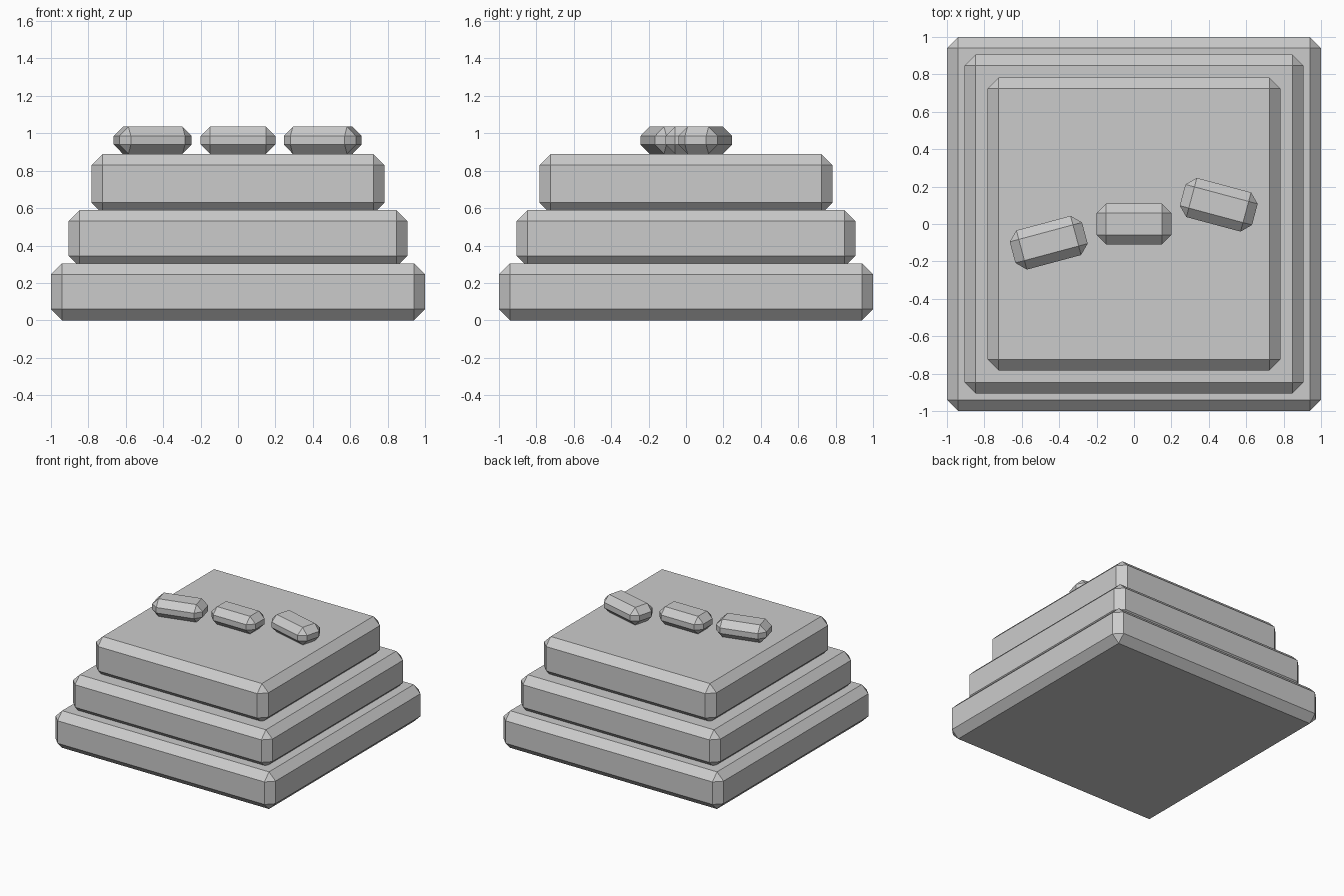
import bpy
import bmesh
from math import radians
from mathutils import Matrix

cube = bpy.data.objects.get("Cube")
if cube:
    bpy.data.objects.remove(cube, do_unlink=True)

# Single stone grey
stone = bpy.data.materials.new("stone_grey")
stone.use_nodes = True
stone.diffuse_color = (0.6, 0.6, 0.6, 1)
stone.node_tree.nodes["Principled BSDF"].inputs["Base Color"].default_value = (0.6, 0.6, 0.6, 1)


def chamfered_block(name, size, centre, bottom, bevel, turn=0):
    """Flat-shaded box with every edge cut by a single chamfer."""
    bm = bmesh.new()
    bmesh.ops.create_cube(bm, size=1, matrix=Matrix.Diagonal((*size, 1)))
    bmesh.ops.bevel(bm, geom=bm.edges[:], offset=bevel, segments=1,
                    affect='EDGES', profile=0.5)
    mesh = bpy.data.meshes.new(name)
    bm.to_mesh(mesh)
    bm.free()
    mesh.materials.append(stone)
    obj = bpy.data.objects.new(name, mesh)
    obj.location = (*centre, bottom + size[2] / 2)
    obj.rotation_euler.z = radians(turn)
    bpy.context.collection.objects.link(obj)
    return obj


# Three stacked square tiers, the upper ones sunk slightly into those below
for name, width, bottom, top in (("lower_tier", 2.0, 0, 0.305),
                                 ("middle_tier", 1.813, 0.285, 0.59),
                                 ("upper_tier", 1.567, 0.57, 0.89)):
    chamfered_block(name, (width, width, top - bottom), (0, 0), bottom, 0.06)

# Row of three small bars on top, the outer two turned
for name, centre, turn in (("right_bar", (-0.456, -0.1), 15),
                           ("middle_bar", (0, 0), 0),
                           ("left_bar", (0.453, 0.103), -15)):
    chamfered_block(name, (0.4, 0.217, 0.145), centre, 0.89, 0.05, turn)
